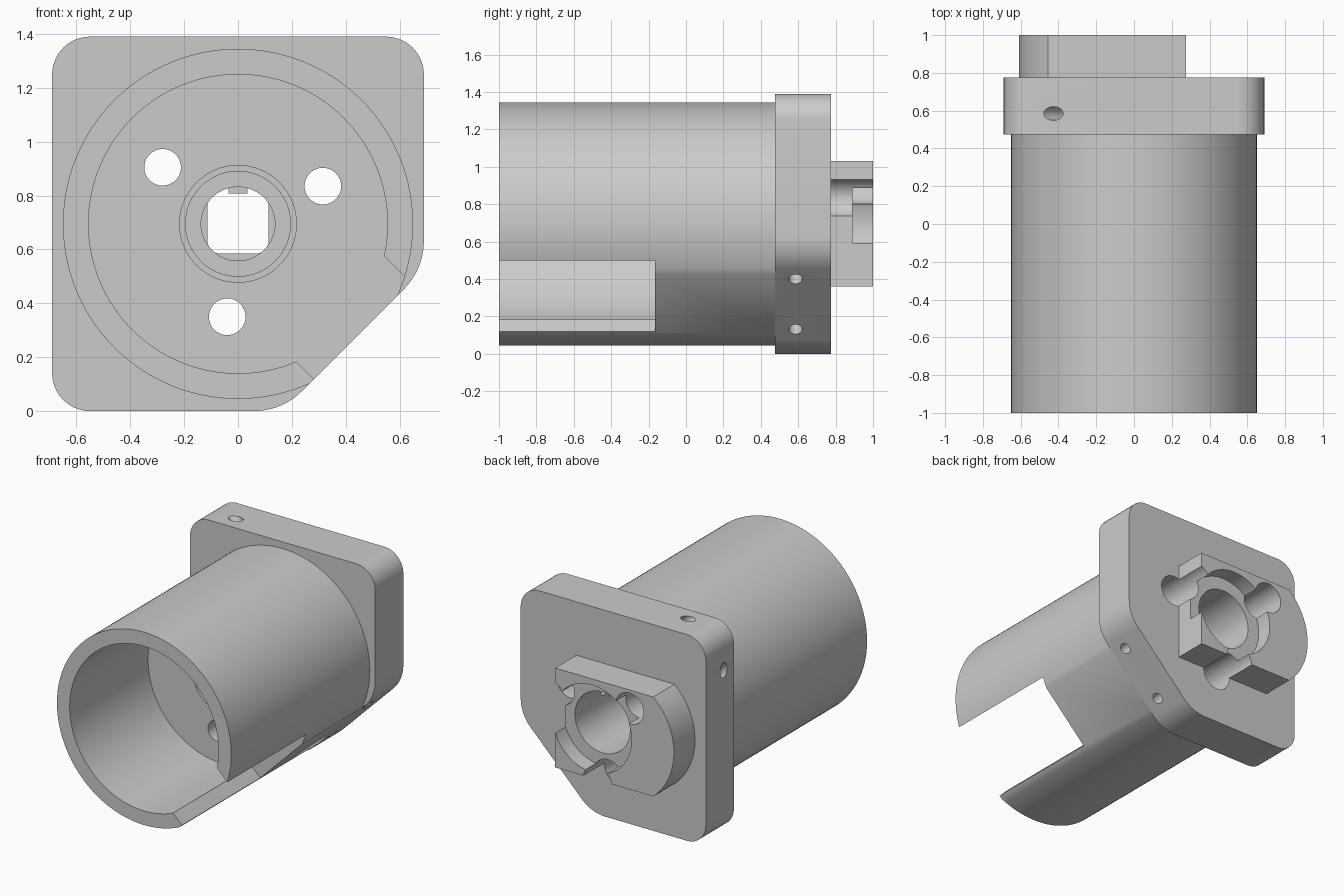
import bpy, bmesh
from math import pi, sin, cos, tan, acos, radians, sqrt
from mathutils import Vector, Matrix

cube = bpy.data.objects.get("Cube")
if cube:
    bpy.data.objects.remove(cube, do_unlink=True)

CZ = 0.695            # height of the main axis
FLOOR = -0.165        # depth of the socket floor
FLAT = 0.607          # distance of the diagonal flat from the axis

grey = bpy.data.materials.new("plain grey")
grey.use_nodes = True
grey.diffuse_color = (0.6, 0.6, 0.6, 1)
grey.node_tree.nodes["Principled BSDF"].inputs["Base Color"].default_value = (0.6, 0.6, 0.6, 1)


def make(name, bm):
    bmesh.ops.recalc_face_normals(bm, faces=bm.faces)
    mesh = bpy.data.meshes.new(name)
    bm.to_mesh(mesh)
    bm.free()
    mesh.materials.append(grey)
    obj = bpy.data.objects.new(name, mesh)
    bpy.context.collection.objects.link(obj)
    return obj


def prism(name, points, y0, y1):
    """Extrude an x-z outline, given relative to the axis, along y."""
    bm = bmesh.new()
    face = bm.faces.new([bm.verts.new((x, y0, z + CZ)) for x, z in points])
    ext = bmesh.ops.extrude_face_region(bm, geom=[face])
    verts = [v for v in ext["geom"] if isinstance(v, bmesh.types.BMVert)]
    bmesh.ops.translate(bm, verts=verts, vec=(0, y1 - y0, 0))
    # Keep the starting cap so the solid is closed
    if not face.is_valid:
        bmesh.ops.holes_fill(bm, edges=bm.edges)
    return make(name, bm)


def rod(p0, p1, r, seg=64):
    """Round cutter between two points."""
    bm = bmesh.new()
    p0, p1 = Vector(p0), Vector(p1)
    axis = p1 - p0
    mat = Matrix.Translation((p0 + p1) / 2) @ axis.to_track_quat("Z", "Y").to_matrix().to_4x4()
    bmesh.ops.create_cone(bm, cap_ends=True, segments=seg, radius1=r, radius2=r,
                          depth=axis.length, matrix=mat)
    return make("cutter", bm)


def bore(x, z, r, y0, y1, seg=64):
    return rod((x, y0, z + CZ), (x, y1, z + CZ), r, seg)


def arc(r, a0, a1, n, cx=0.0, cz=0.0):
    return [(cx + r * cos(a0 + (a1 - a0) * i / n), cz + r * sin(a0 + (a1 - a0) * i / n))
            for i in range(n + 1)]


def diagonal(d, t):
    """Point d out along the lower diagonal and t sideways from it."""
    return ((d + t) / sqrt(2), (t - d) / sqrt(2))


def rounded(corners, n=12):
    """Fillet each (x, z, radius) corner of an outline."""
    out = []
    for i, (x, z, r) in enumerate(corners):
        p = Vector((x, z))
        a = (Vector(corners[i - 1][:2]) - p).normalized()
        b = (Vector(corners[(i + 1) % len(corners)][:2]) - p).normalized()
        half = a.angle(b) / 2
        centre = p + (a + b).normalized() * r / sin(half)
        va = p + a * r / tan(half) - centre
        vb = p + b * r / tan(half) - centre
        for k in range(n + 1):
            direction = va.lerp(vb, k / n).normalized()
            out.append(tuple(centre + direction * r))
    return out


def cut(obj, cutters):
    for c in cutters:
        mod = obj.modifiers.new("cut", "BOOLEAN")
        mod.operation, mod.solver, mod.object = "DIFFERENCE", "EXACT", c
        bpy.context.view_layer.objects.active = obj
        bpy.ops.object.modifier_apply(modifier=mod.name)
        bpy.data.objects.remove(c, do_unlink=True)


HOLES = [(-0.28, 0.21), (0.315, 0.14), (-0.04, -0.345)]


def holes(r):
    return [bore(x, z, r, -0.5, 1.2) for x, z in HOLES]


# Tube with a diagonal flat, a front socket, a side slot and a stepped bore
a = acos(FLAT / 0.65)
tube = prism("tube", arc(0.65, -pi / 4 + a, 7 * pi / 4 - a, 128), -1, 0.475)
slot = [diagonal(0.3, -0.208), diagonal(1, -0.208), diagonal(1, 0.3), diagonal(0.3, 0.3)]
keyed = [(max(-0.113, min(0.113, x)), max(-0.11, z)) for x, z in arc(0.137, 0, 2 * pi * 63 / 64, 63)]
cut(tube, [
    bore(0, 0, 0.555, -1.1, FLOOR, 128),
    prism("cutter", slot, -1.1, FLOOR),
    bore(0, 0, 0.217, FLOOR - 0.1, FLOOR + 0.03),
    bore(0, 0, 0.195, FLOOR - 0.1, 0.1),
    bore(0, 0, 0.137, 0.05, 0.2),
    prism("cutter", keyed, 0.15, 0.35),
    bore(0, 0, 0.205, 0.3, 0.6),
] + holes(0.068))

# Small key inside the bore
key = prism("bore_key", [(-0.035, 0.113), (0.035, 0.113), (0.035, 0.15), (-0.035, 0.15)], 0.2, 0.3)

# Rounded flange plate with its cut corner and two diagonal pin holes
s = 0.69
k = FLAT * sqrt(2) - s
plate = prism("flange_plate", rounded([
    (-s, -CZ, 0.14), (k - 0.005, -CZ, 0.25), (s, -k, 0.25), (s, CZ, 0.14), (-s, CZ, 0.14)]), 0.475, 0.775)
pins = []
for t in (-0.19, 0.19):
    (x0, z0), (x1, z1) = diagonal(1.2, t), diagonal(-1.2, t)
    pins.append(rod((x0, 0.585, z0 + CZ), (x1, 0.585, z1 + CZ), 0.036, 32))
cut(plate, [bore(0, 0, 0.205, 0.3, 0.9)] + holes(0.105) + pins)

# Rear boss: one round side, round recess, and clearances around the holes
h, r, cx = 0.335, 0.4425, -0.1675
b = acos(sqrt(r * r - h * h) / r)
boss = prism("rear_boss", [(0.275, -h), (0.275, h)] + arc(r, pi - b, pi + b, 32, cx), 0.775, 1.0)
cut(boss, [bore(0, 0, 0.205, 0.7, 1.1), bore(0, 0, 0.294, 0.89, 1.1)] + holes(0.105))

# Smooth round walls, crisp edges
for obj in (tube, key, plate, boss):
    bpy.ops.object.select_all(action="DESELECT")
    obj.select_set(True)
    bpy.context.view_layer.objects.active = obj
    bpy.ops.object.shade_smooth_by_angle(angle=radians(25))
